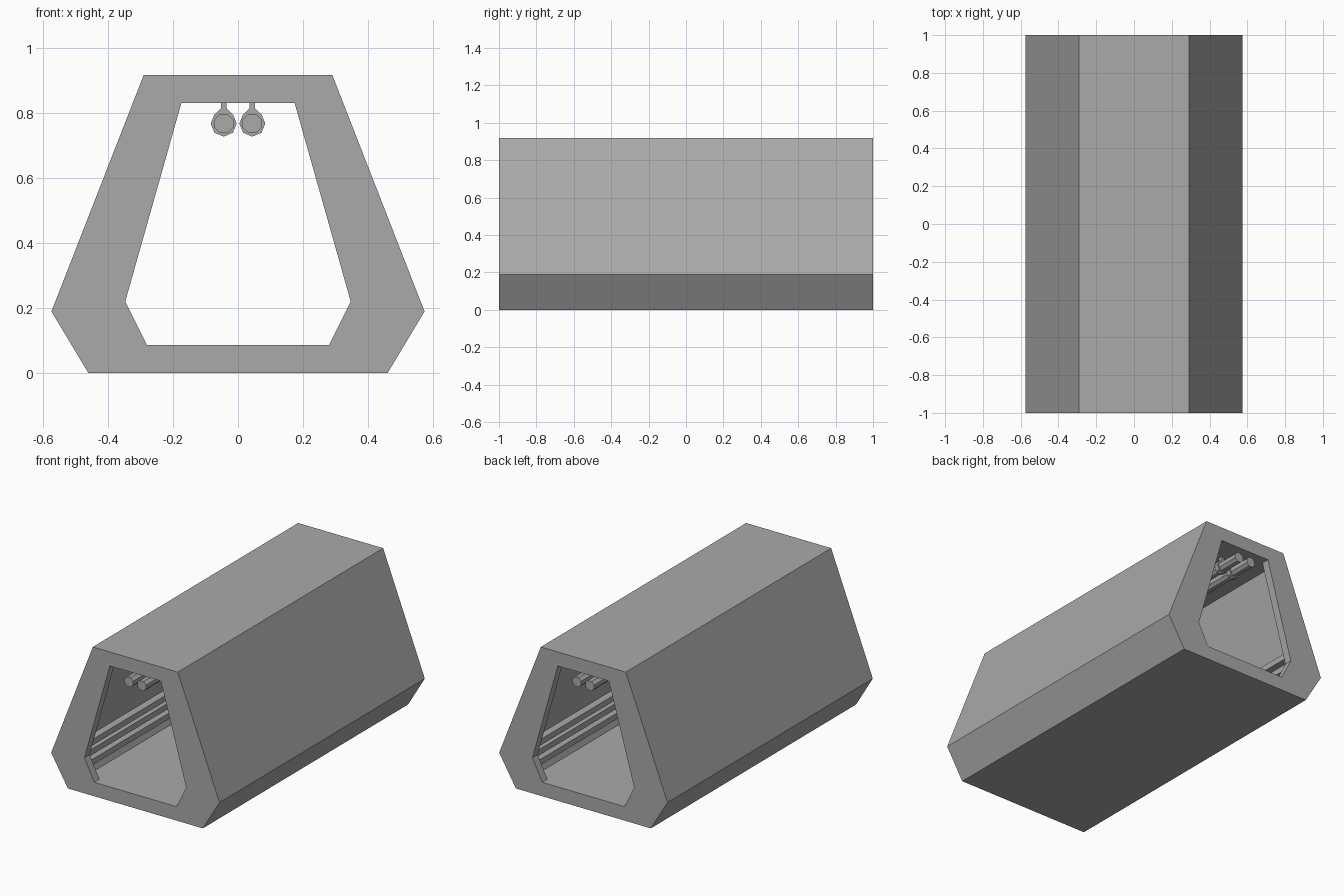
import bpy, bmesh, math

cube = bpy.data.objects.get("Cube")
if cube:
    bpy.data.objects.remove(cube, do_unlink=True)

GREY = (0.4, 0.4, 0.4, 1)
concrete = bpy.data.materials.new("concrete_grey")
concrete.use_nodes = True
concrete.diffuse_color = GREY
concrete.node_tree.nodes["Principled BSDF"].inputs["Base Color"].default_value = GREY


def finish(name, bm):
    bmesh.ops.recalc_face_normals(bm, faces=bm.faces)
    mesh = bpy.data.meshes.new(name)
    bm.to_mesh(mesh)
    bm.free()
    mesh.materials.append(concrete)
    obj = bpy.data.objects.new(name, mesh)
    bpy.context.collection.objects.link(obj)
    return obj


def mirrored(half):
    """Close a half profile of (x, z) points across x = 0."""
    return half + [(-x, z) for x, z in reversed(half)]


def extrude(name, profile, y0, y1):
    bm = bmesh.new()
    rings = [[bm.verts.new((x, y, z)) for x, z in profile] for y in (y0, y1)]
    n = len(profile)
    for ring in rings:
        bm.faces.new(ring)
    for i in range(n):
        j = (i + 1) % n
        bm.faces.new((rings[0][i], rings[0][j], rings[1][j], rings[1][i]))
    return finish(name, bm)


def octagon(cx, cz, r, turn=0.0):
    step = math.pi / 4
    return [(cx + r * math.cos(i * step + turn), cz + r * math.sin(i * step + turn))
            for i in range(8)]


# Tunnel shell: one closed loft, with end rims around a wider interior
outer = mirrored([(0.46, 0), (0.574, 0.19), (0.29, 0.918)])
rim = mirrored([(0.28, 0.086), (0.347, 0.22), (0.174, 0.832)])
recess = mirrored([(0.367, 0.086), (0.42, 0.22), (0.245, 0.832)])
END, RIM = 1.0, 0.95
sections = [(outer, -END), (outer, END), (rim, END), (rim, RIM),
            (recess, RIM), (recess, -RIM), (rim, -RIM), (rim, -END)]
bm = bmesh.new()
rings = [[bm.verts.new((x, y, z)) for x, z in prof] for prof, y in sections]
for k, a in enumerate(rings):
    b = rings[(k + 1) % len(rings)]
    for i in range(6):
        j = (i + 1) % 6
        face = bm.faces.new((a[i], a[j], b[j], b[i]))
        if face.calc_area() < 1e-6:
            bm.faces.remove(face)
finish("tunnel_shell", bm)

# Ceiling pipes with hanger clamps
PIPE_Z = 0.768
for side, label in ((1, "left"), (-1, "right")):
    cx = side * 0.044
    extrude(f"{label}_ceiling_pipe", octagon(cx, PIPE_Z, 0.032, math.pi / 8), -END, END)
    ring = octagon(cx, PIPE_Z, 0.04)
    stem = [(cx + 0.018, 0.805), (cx + 0.009, 0.815), (cx + 0.009, 0.832),
            (cx - 0.009, 0.832), (cx - 0.009, 0.815), (cx - 0.018, 0.805)]
    clamp = ring[:2] + stem + ring[3:]
    for n in range(5):
        y = -0.84 + n * 0.42
        extrude(f"{label}_pipe_clamp_{n + 1}", clamp, y - 0.015, y + 0.015)

    # Service rails tucked into the wall recess behind the rims
    for n, z in enumerate((0.15, 0.215, 0.28)):
        front = 0.362 if n < 2 else 0.352
        rail = [(side * x, h) for x, h in ((front, z - 0.018), (0.415, z - 0.018),
                                           (0.415, z + 0.018), (front, z + 0.018))]
        extrude(f"{label}_wall_rail_{n + 1}", rail, -RIM, RIM)
